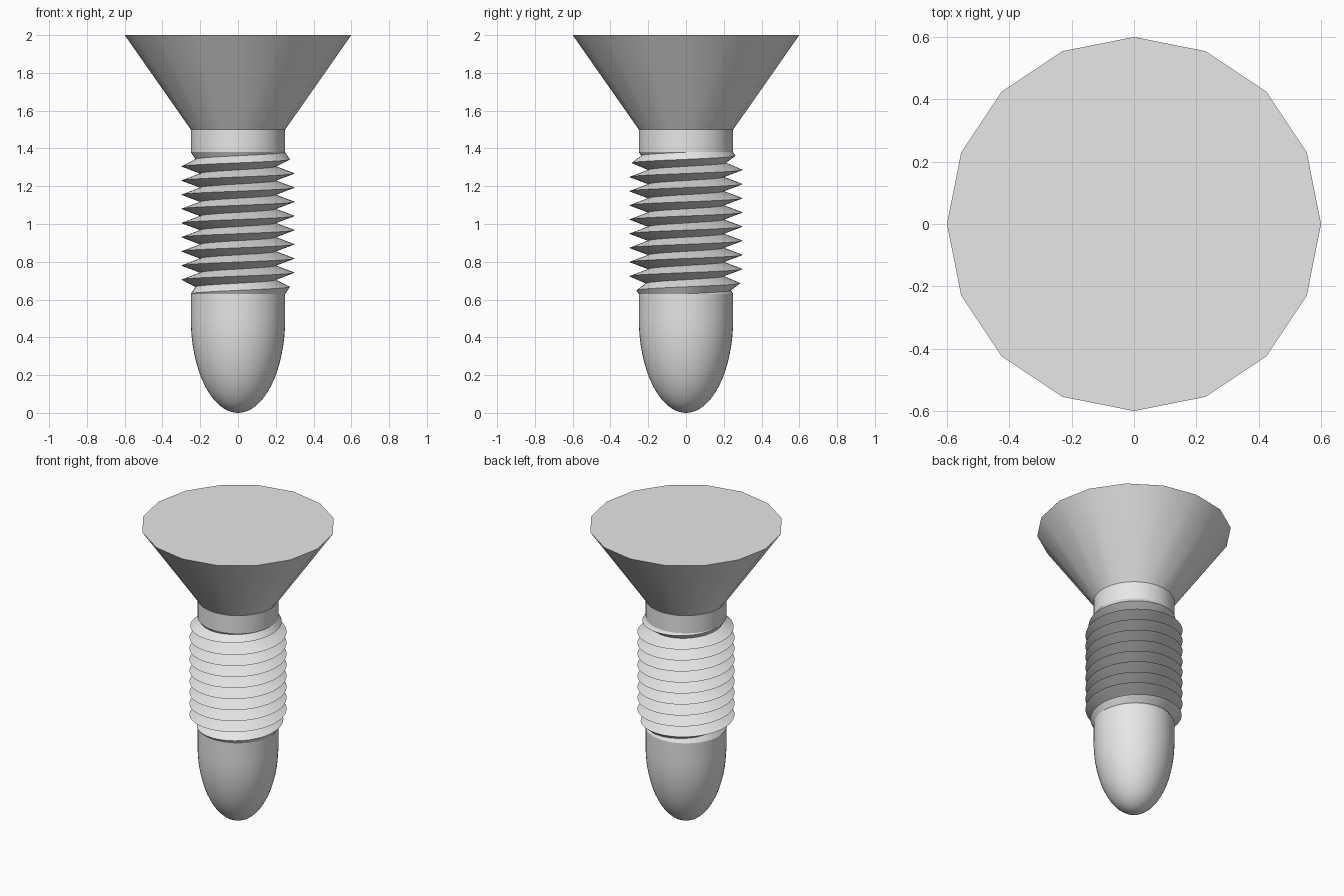
import bpy, bmesh, math

cube = bpy.data.objects.get("Cube")
if cube:
    bpy.data.objects.remove(cube)

steel = bpy.data.materials.new("grey steel")
steel.use_nodes = True
GREY = (0.8, 0.8, 0.8, 1)
steel.diffuse_color = GREY
steel.node_tree.nodes["Principled BSDF"].inputs["Base Color"].default_value = GREY


def finish(name, bm, angle=30):
    """Turn a bmesh into a shaded object."""
    bmesh.ops.remove_doubles(bm, verts=bm.verts, dist=1e-5)
    bmesh.ops.recalc_face_normals(bm, faces=bm.faces)
    mesh = bpy.data.meshes.new(name)
    bm.to_mesh(mesh)
    bm.free()
    mesh.materials.append(steel)
    obj = bpy.data.objects.new(name, mesh)
    bpy.context.collection.objects.link(obj)
    bpy.ops.object.select_all(action="DESELECT")
    obj.select_set(True)
    bpy.context.view_layer.objects.active = obj
    bpy.ops.object.shade_smooth_by_angle(angle=math.radians(angle))
    return obj


def lathe(name, profile, sides):
    """Spin a (radius, height) profile around the z axis."""
    bm = bmesh.new()
    verts = [bm.verts.new((r, 0, z)) for r, z in profile]
    edges = [bm.edges.new(pair) for pair in zip(verts, verts[1:])]
    bmesh.ops.spin(bm, geom=verts + edges, cent=(0, 0, 0), axis=(0, 0, 1),
                   angle=math.tau, steps=sides, use_merge=True)
    return finish(name, bm)


R = 0.25                      # shank radius
LOW, HIGH = 0.63, 1.38        # thread limits
TURNS, SIDES, DEPTH = 10, 48, 0.05
PITCH = (HIGH - LOW) / TURNS

# Countersunk head and plain collar below it
lathe("head", [(0, 1.5), (R, 1.5), (0.6, 2), (0, 2)], 16)
lathe("collar", [(0, HIGH), (R, HIGH), (R, 1.5), (0, 1.5)], SIDES)

# Rounded tip: half ellipsoid running into a straight shank
arc = [i / 16 * math.pi / 2 for i in range(17)]
tip = [(R * math.sin(a), 0.5 - 0.5 * math.cos(a)) for a in arc]
lathe("tip", tip + [(R, LOW), (0, LOW)], SIDES)

# Right-handed thread: root and crest helices that fade out at both ends
bm = bmesh.new()


def helix_point(step, side):
    z = LOW + PITCH * (step / SIDES + (0.5 if side > 0 else 0))
    z = min(max(z, LOW), HIGH)
    fade = min(1, (z - LOW) / PITCH, (HIGH - z) / PITCH)
    r = R + side * DEPTH * fade
    a = math.tau * step / SIDES
    return bm.verts.new((r * math.cos(a), r * math.sin(a), z))


steps = range(-SIDES, (TURNS + 1) * SIDES + 1)
root = [helix_point(s, -1) for s in steps]
crest = [helix_point(s, 1) for s in steps]
for i in range(len(root) - 1):
    bm.faces.new((root[i], root[i + 1], crest[i + 1], crest[i]))
    if i + SIDES + 1 < len(root):
        bm.faces.new((crest[i], crest[i + 1], root[i + SIDES + 1], root[i + SIDES]))
bmesh.ops.remove_doubles(bm, verts=bm.verts, dist=1e-5)
bmesh.ops.dissolve_degenerate(bm, edges=bm.edges, dist=1e-5)
finish("thread", bm)
